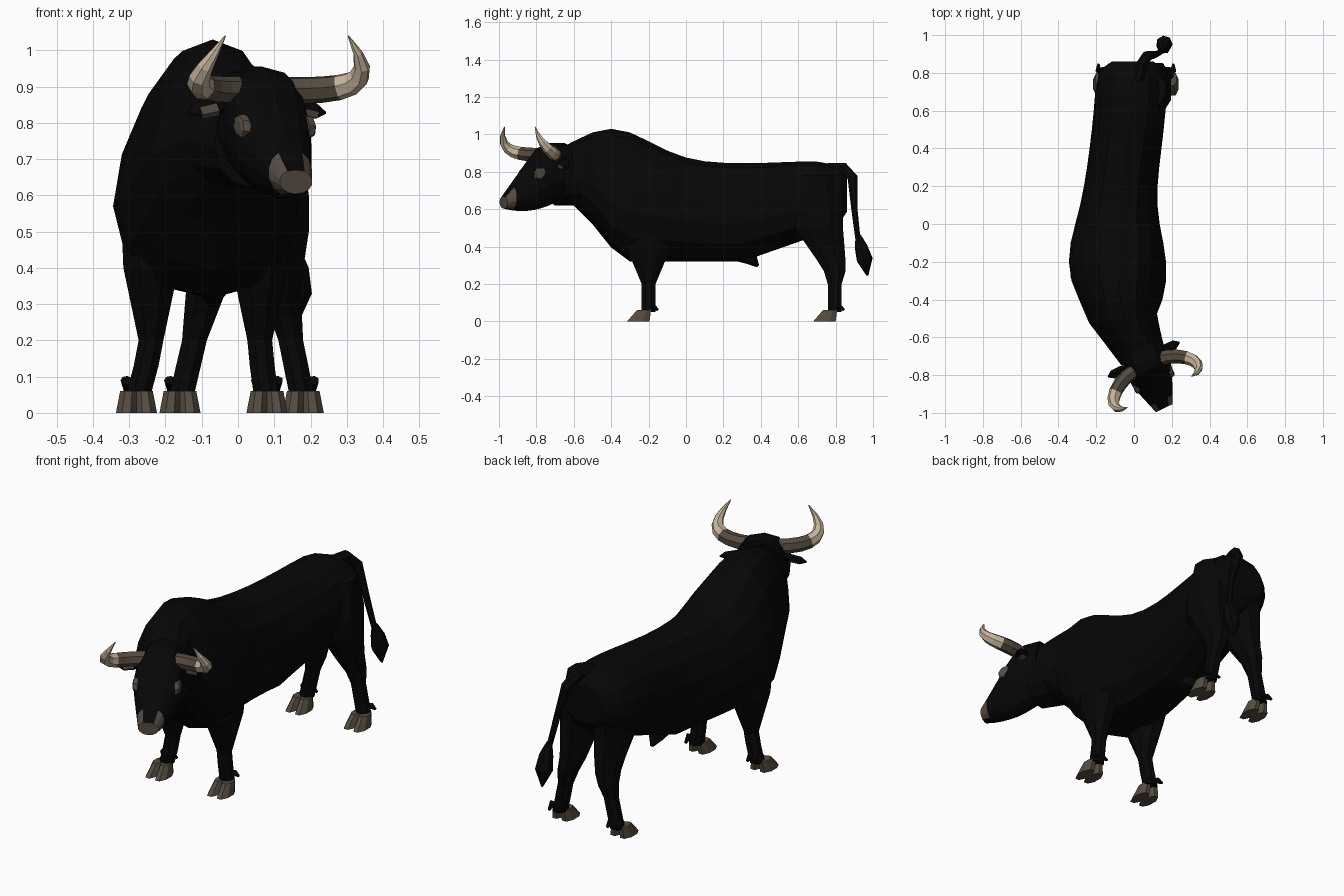
import bpy
import bmesh
import math
from mathutils import Vector

if "Cube" in bpy.data.objects:
    bpy.data.objects.remove(bpy.data.objects["Cube"], do_unlink=True)


def material(name, colour):
    created = bpy.data.materials.new(name)
    created.use_nodes = True
    created.diffuse_color = (*colour, 1)
    shader = created.node_tree.nodes["Principled BSDF"]
    shader.inputs["Base Color"].default_value = (*colour, 1)
    return created


BLACK = material("black hide", (0.002, 0.002, 0.002))
BROWN = material("grey brown", (0.09, 0.07, 0.05))
CREAM = material("horn cream", (0.56, 0.45, 0.33))


def loft(name, rings, materials, rule=None):
    """Skin a list of point rings; rule(ring_index, centre) picks a material."""
    bm = bmesh.new()
    loops = [[bm.verts.new(point) for point in ring] for ring in rings]
    count = len(loops[0])
    for index, (near, far) in enumerate(zip(loops, loops[1:])):
        for k in range(count):
            j = (k + 1) % count
            face = bm.faces.new((near[k], near[j], far[j], far[k]))
            if rule:
                face.material_index = rule(index, face.calc_center_median())
    for index, cap in ((0, loops[0]), (len(loops) - 2, loops[-1])):
        face = bm.faces.new(cap)
        if rule:
            face.material_index = rule(index, face.calc_center_median())
    bmesh.ops.recalc_face_normals(bm, faces=bm.faces[:])
    mesh = bpy.data.meshes.new(name)
    bm.to_mesh(mesh)
    bm.free()
    for each in materials:
        mesh.materials.append(each)
    bpy.context.scene.collection.objects.link(bpy.data.objects.new(name, mesh))


def angles(count):
    return [math.tau * (k + 0.5) / count for k in range(count)]


def clamp(value):
    return max(0, min(1, value))


def bump(value, centre, spread):
    return math.exp(-((value - centre) / spread) ** 2)


def upright(x, y, low, high, half, yaw, taper):
    """Egg-shaped section across the body, narrower on top and keeled below."""
    ring = []
    for angle in angles(14):
        c, s = math.cos(angle), math.sin(angle)
        width = half * math.copysign(abs(c) ** 0.75, c)
        width *= 1 - taper * s - 0.25 * max(0, -s) ** 3
        ring.append((x + width * math.cos(yaw), y + width * math.sin(yaw),
                     (low + high) / 2 + s * (high - low) / 2))
    return ring


def level(x, y, z, width, depth):
    return [(x + width * math.cos(a), y + depth * math.sin(a), z) for a in angles(8)]


def tube(name, path, radii, materials, rule=None, flat=1):
    """Tube along a path with a radius at each point, carried without twist."""
    points = [Vector(p) for p in path]
    last = len(points) - 1
    across = (points[1] - points[0]).orthogonal()
    rings = []
    for i, (point, radius) in enumerate(zip(points, radii)):
        along = (points[min(i + 1, last)] - points[max(i - 1, 0)]).normalized()
        across = (across - along * across.dot(along)).normalized()
        over = along.cross(across) * flat
        rings.append([point + radius * (across * math.cos(a) + over * math.sin(a))
                      for a in angles(7)])
    loft(name, rings, materials, rule)


def torso_section(y):
    """Shoulder hump, rising brisket and flank, neck turned to the left."""
    hump = bump(y, -0.4, 0.3)
    high = 0.845 + 0.185 * hump + 0.01 * bump(y, 0.65, 0.2)
    low = 0.32 + min(0.3, 1.25 * max(0, -0.34 - y)) + 0.35 * max(0, y - 0.3)
    half = 0.19 + 0.06 * bump(y, -0.2, 0.25) - 0.2 * max(0, -0.35 - y)
    x = 0.4 * max(0, -0.5 - y) - 0.09 * bump(y, -0.1, 0.6)
    # Round off the rump
    closing = (1 - (max(0, y - 0.7) / 0.17) ** 2) ** 0.25
    middle, reach = (low + high) / 2, closing * (high - low) / 2
    return upright(x, y, middle - reach, middle + reach, half * closing,
                   1.4 * max(0, -0.4 - y), 0.1 + 0.2 * hump)


# Torso and neck
stations = [0.86, 0.83, 0.78] + [0.7 - 0.1 * i for i in range(15)]
loft("torso", [torso_section(y) for y in stations], [BLACK])

# Head: flat brow, straight nose, pale muzzle end
YAW = 0.45
HEAD_STEPS = 8


def head_section(t):
    return upright(0.035 + 0.125 * t, -0.65 - 0.325 * t,
                   0.59 + 0.15 * (t - 0.7) ** 2, min(0.955, 1.1 - 0.43 * t),
                   min(0.12, 0.18 - 0.13 * t), YAW, -0.1 * math.sin(math.pi * t))


loft("head", [head_section(i / HEAD_STEPS) for i in range(HEAD_STEPS + 1)],
     [BLACK, BROWN],
     lambda i, c: int(i == HEAD_STEPS - 1 and 0.61 < c.z < 0.69))


def head_point(side, out, forward, z):
    """Point in the turned head's own frame, from the poll."""
    c, s = math.cos(YAW), math.sin(YAW)
    return Vector((0.065 + side * out * c + forward * s,
                   -0.745 + side * out * s - forward * c, z))


SIDES = (("right", -1), ("left", 1))
for label, side in SIDES:
    # Horns: dark root, pale curve sweeping out, forward and up
    steps = [i / 8 for i in range(9)]
    horn = [head_point(side, 0.07 + 0.175 * math.sin(2.4 * t),
                       0.16 * math.sin(1.6 * t ** 1.5),
                       0.89 + 0.15 * t ** 3) for t in steps]
    tube(label + "_horn", horn, [0.036 * (1 - t ** 3) + 0.002 for t in steps],
         [BROWN, CREAM], lambda i, c: int(i >= 3))
    # Ears hanging below the horns, paler underneath
    ear = [head_point(side, out, -0.03, 0.87 - out / 5) for out in (0.09, 0.13, 0.18, 0.21)]
    tube(label + "_ear", ear, (0.015, 0.032, 0.03, 0.005), [BLACK, BROWN],
         lambda i, c: int(i == 1 and c.z < 0.84), 0.6)
    # Eye patches
    eye = [head_point(side, out, 0.085, 0.79) for out in (0.09, 0.11, 0.115)]
    tube(label + "_eye", eye, (0.04, 0.035, 0.025), [BROWN], None, 0.8)


def leg(name, hip, foot, y, top, spread, lean, reach):
    """Thick upper leg narrowing to the cannon, set from hip line to foot."""
    rings = []
    for z in (top, 0.6, 0.5, 0.4, 0.33, 0.27, 0.2, 0.13, 0.09, 0.05):
        depth = 0.04 + 0.1 * clamp((z - 0.2) / spread)
        if z == top:
            depth *= 0.6
        x = foot + (hip - foot) * clamp((z - 0.03) / reach)
        rings.append(level(x, y - lean * clamp((z - 0.28) / 0.22), z,
                           0.017 + depth / 2, depth))
    loft(name, rings, [BLACK])
    for toe, toe_side in SIDES:
        # Cloven hoof of two toes
        x = foot + toe_side * 0.028
        loft(name + "_hoof_" + toe,
             [level(x - toe_side * z / 10, y - 0.055 + z / 2, z,
                    0.031 - 0.1 * z, 0.065 - 0.4 * z) for z in (0, 0.03, 0.06)],
             [BROWN])
        # Dewclaws behind the pastern
        tube(name + "_dewclaw_" + toe, [(x, y + 0.015, 0.09), (x, y + 0.05, 0.06)],
             (0.016, 0.007), [BLACK])


for label, side in SIDES:
    # Front feet stand under a chest set off to the right
    leg("front_%s_leg" % label, side * 0.15 - 0.09, side * 0.18 - 0.1,
        -0.2, 0.7, 0.22, 0, 0.15)
    # Hind feet splay outward below the thighs
    leg("hind_%s_leg" % label, side * 0.1 + 0.015, side * 0.17 + 0.01,
        0.795, 0.78, 0.3, 0.085, 0.32)

# Belly sheath
tube("belly_sheath", [(-0.07, 0.28, 0.37), (-0.07, 0.35, 0.34), (-0.07, 0.385, 0.295)],
     (0.05, 0.04, 0.008), [BLACK])

# Tail and its tuft
tube("tail", [(0.02, 0.76, 0.82), (0.04, 0.84, 0.82), (0.07, 0.89, 0.77),
              (0.12, 0.9, 0.6), (0.155, 0.92, 0.43)],
     (0.03, 0.032, 0.028, 0.017, 0.014), [BLACK])
tube("tail_tuft", [(0.153, 0.92, 0.46), (0.16, 0.935, 0.4), (0.16, 0.955, 0.33),
                   (0.16, 0.97, 0.245)], (0.015, 0.035, 0.044, 0.005), [BLACK])
